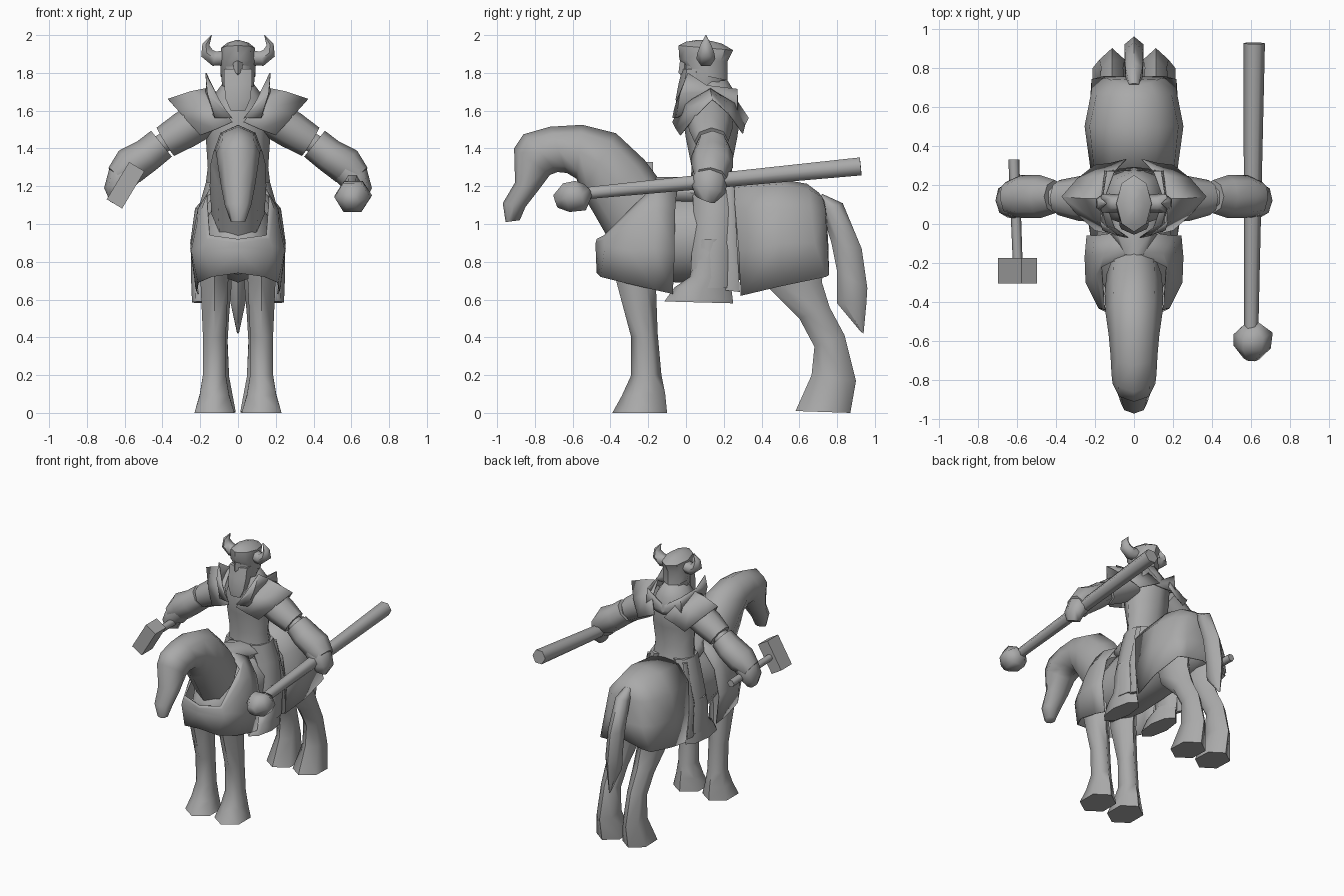
import bpy, bmesh, math
from mathutils import Vector, Matrix

grey = bpy.data.materials.new("plain grey")
grey.diffuse_color = (0.4, 0.4, 0.4, 1)


def finish(name, bm, mirror=False, angle=65, thick=0):
    """Optionally mirror in x, then make a shaded object."""
    if mirror:
        copy = bmesh.ops.duplicate(bm, geom=bm.verts[:] + bm.edges[:] + bm.faces[:])
        for v in copy["geom"]:
            if isinstance(v, bmesh.types.BMVert):
                v.co.x *= -1
    bmesh.ops.remove_doubles(bm, verts=bm.verts[:], dist=0.001)
    bmesh.ops.recalc_face_normals(bm, faces=bm.faces[:])
    me = bpy.data.meshes.new(name)
    bm.to_mesh(me)
    bm.free()
    me.materials.append(grey)
    ob = bpy.data.objects.new(name, me)
    bpy.context.collection.objects.link(ob)
    if thick:
        mod = ob.modifiers.new("cloth thickness", "SOLIDIFY")
        mod.thickness = thick
        mod.offset = 0
    bpy.ops.object.select_all(action="DESELECT")
    ob.select_set(True)
    bpy.context.view_layer.objects.active = ob
    if angle:
        bpy.ops.object.shade_smooth_by_angle(angle=math.radians(angle))
    return ob


def skin(name, rings, **kw):
    bm = bmesh.new()
    rows = [[bm.verts.new(p) for p in r] for r in rings]
    n = len(rows[0])
    for a, b in zip(rows, rows[1:]):
        for i in range(n):
            j = (i + 1) % n
            bm.faces.new((a[i], a[j], b[j], b[i]))
    bm.faces.new(rows[0][::-1])
    bm.faces.new(rows[-1])
    return finish(name, bm, **kw)


def profile(name, rows, n=8, x=0, **kw):
    """Rows: two opposite outline points (y, z, y, z), half width, optional x."""
    rings = []
    for r in rows:
        cx = r[5] if len(r) > 5 else x
        p, q = Vector((cx, r[0], r[1])), Vector((cx, r[2], r[3]))
        c, e = (p + q) / 2, (p - q) / 2
        rings.append([c + e * math.cos(t) + Vector((r[4] * math.sin(t), 0, 0))
                      for t in (i * math.tau / n for i in range(n))])
    return skin(name, rings, **kw)


def tube(name, pts, n=6, side=(0, 1, 0), **kw):
    """Points: x, y, z, half width along side, half width across."""
    rings = []
    for i, p in enumerate(pts):
        a, b = pts[max(i - 1, 0)], pts[min(i + 1, len(pts) - 1)]
        t = (Vector(b[:3]) - Vector(a[:3])).normalized()
        s = Vector(side)
        s = (s - t * s.dot(t)).normalized()
        u = s.cross(t)
        rings.append([Vector(p[:3]) + s * p[3] * math.cos(k * math.tau / n)
                      + u * p[4] * math.sin(k * math.tau / n) for k in range(n)])
    return skin(name, rings, **kw)


def sheet(name, cols, thick=0.006, angle=65):
    """Grid of points on the +x half, mirrored."""
    bm = bmesh.new()
    v = [[bm.verts.new(p) for p in c] for c in cols]
    for a, b in zip(v, v[1:]):
        for i in range(len(a) - 1):
            bm.faces.new((a[i], a[i + 1], b[i + 1], b[i]))
    return finish(name, bm, mirror=True, thick=thick, angle=angle)


# Horse
profile("horse_neck_and_head", [
    (-.955, 1.01, -.88, 1.02, .04), (-.97, 1.11, -.85, 1.09, .07),
    (-.905, 1.22, -.78, 1.18, .09), (-.91, 1.40, -.72, 1.26, .11),
    (-.86, 1.475, -.68, 1.275, .115), (-.72, 1.515, -.63, 1.27, .12),
    (-.55, 1.525, -.58, 1.24, .13), (-.37, 1.48, -.55, 1.16, .145),
    (-.22, 1.34, -.49, 1.06, .15), (-.10, 1.18, -.41, .92, .14)], angle=75)
profile("horse_body", [
    (-.43, .93, -.42, .82, .10), (-.3, 1.06, -.3, .73, .17),
    (-.05, 1.15, -.05, .69, .20), (.25, 1.17, .25, .70, .19),
    (.5, 1.2, .5, .72, .22), (.68, 1.14, .7, .76, .17), (.73, 1.05, .73, .85, .08)], n=10)
profile("horse_front_legs", [
    (-.40, .85, -.14, .85, .08), (-.37, .70, -.16, .70, .085),
    (-.29, .40, -.15, .42, .07), (-.29, .20, -.13, .20, .07),
    (-.34, .09, -.11, .10, .09), (-.39, .0, -.10, .0, .122)], x=.125, n=6, mirror=True)
profile("horse_back_legs", [
    (.38, .85, .73, .85, .09), (.43, .67, .72, .69, .09), (.60, .50, .76, .56, .075),
    (.68, .35, .84, .41, .065), (.665, .20, .90, .17, .075), (.58, .01, .87, .0, .115)],
    x=.112, n=6, mirror=True)
profile("horse_tail", [
    (.70, 1.12, .72, 1.16, .03), (.72, 1.06, .83, 1.11, .05), (.77, .9, .93, .87, .055),
    (.80, .75, .96, .66, .055), (.80, .58, .955, .58, .045), (.925, .43, .94, .42, .006)], n=6)

# Horse cloths
sheet("front_horse_cloth", [
    [(.21, -.07, .63), (.24, -.06, .85), (.20, -.06, 1.05), (.12, -.05, 1.17), (0, -.05, 1.2)],
    [(.22, -.16, .65), (.25, -.17, .87), (.21, -.16, 1.08), (.15, -.15, 1.18), (0, -.14, 1.24)],
    [(.21, -.33, .69), (.245, -.30, .86), (.215, -.28, 1.0), (.19, -.26, 1.08), (.165, -.22, 1.15)],
    [(.14, -.45, .72), (.18, -.43, .86), (.175, -.43, .89), (.165, -.43, .92), (.15, -.43, .94)],
    [(0, -.47, .74), (0, -.475, .86), (0, -.475, .88), (0, -.475, .90), (0, -.47, .92)]])
sheet("rear_horse_cloth", [
    [(.20, .29, .62), (.22, .28, .85), (.20, .26, 1.08), (.11, .25, 1.19), (0, .25, 1.21)],
    [(.23, .50, .67), (.25, .50, .90), (.225, .50, 1.08), (.12, .50, 1.21), (0, .50, 1.235)],
    [(.215, .74, .72), (.215, .68, .90), (.19, .66, 1.08), (.11, .65, 1.18), (0, .64, 1.21)],
    [(.15, .755, .73), (.14, .745, .90), (.12, .735, 1.08), (.08, .72, 1.14), (0, .70, 1.165)],
    [(0, .75, .76), (0, .75, .90), (0, .74, 1.07), (0, .73, 1.12), (0, .70, 1.165)]])
profile("saddle", [(-.16, 1.25, -.14, 1.14, .06), (-.05, 1.25, -.05, 1.1, .12),
                   (.15, 1.20, .15, 1.1, .15), (.25, 1.19, .25, 1.1, .10)])

# Rider body and legs
profile("rider_torso", [
    (.0, 1.05, .30, 1.05, .185), (.02, 1.18, .27, 1.18, .175), (.03, 1.30, .24, 1.30, .16),
    (.0, 1.45, .27, 1.45, .17), (-.02, 1.58, .29, 1.58, .17), (.0, 1.68, .27, 1.68, .13),
    (.05, 1.76, .22, 1.76, .07)])
profile("rider_legs", [
    (.03, 1.22, .26, 1.22, .08, .09), (.04, 1.08, .27, 1.08, .07, .14),
    (.03, .85, .25, .85, .065, .185), (.02, .66, .24, .66, .055, .19)], mirror=True)
profile("boots", [
    (.07, .92, .19, .92, .05, .195), (.02, .72, .22, .72, .06, .19),
    (-.06, .665, .24, .66, .068, .178), (-.115, .59, .25, .58, .072, .172)], mirror=True)
profile("coat_tails", [
    (.20, 1.2, .255, 1.2, .02, .15), (.20, .9, .27, .9, .02, .215),
    (.20, .65, .285, .64, .015, .21)], n=4, mirror=True)

# Arms
tube("upper_arms", [(.16, .13, 1.57, .12, .10), (.28, .13, 1.50, .115, .10),
                    (.385, .135, 1.435, .09, .088)], n=8, mirror=True)
tube("elbows", [(.36, .135, 1.45, .06, .06), (.46, .135, 1.39, .07, .06)], mirror=True)
tube("forearm_cuffs", [(.405, .14, 1.425, .085, .088), (.48, .14, 1.365, .11, .09),
                       (.575, .14, 1.305, .11, .10), (.65, .13, 1.25, .085, .06)], n=8, mirror=True)
tube("gloves", [(.56, .13, 1.30, .09, .08), (.62, .125, 1.235, .095, .08),
                (.65, .12, 1.18, .09, .06), (.64, .10, 1.13, .055, .04)], n=8, mirror=True)

# Flared shoulder armour and raised collar
sheet("shoulder_guards", [
    [(.03, -.07, 1.54), (.10, -.02, 1.64), (.15, .13, 1.72), (.10, .27, 1.65), (.04, .33, 1.56)],
    [(.12, -.05, 1.50), (.20, .02, 1.62), (.25, .13, 1.70), (.20, .24, 1.63), (.12, .31, 1.52)],
    [(.20, -.03, 1.47), (.29, .05, 1.57), (.37, .14, 1.66), (.29, .23, 1.58), (.20, .30, 1.48)]],
    angle=30)
sheet("collar", [
    [(.03, -.07, 1.56), (.07, -.06, 1.61), (.10, -.045, 1.66)],
    [(.12, -.05, 1.56), (.16, -.03, 1.69), (.17, .01, 1.80)],
    [(.18, .10, 1.66), (.17, .11, 1.70), (.165, .11, 1.735)],
    [(.15, .27, 1.58), (.145, .27, 1.66), (.14, .27, 1.715)],
    [(.0, .29, 1.56), (.0, .28, 1.59), (.0, .275, 1.62)]], angle=30)

# Head
profile("head", [(.02, 1.68, .19, 1.68, .07), (-.01, 1.76, .21, 1.76, .088),
                 (-.01, 1.86, .21, 1.86, .088)])
profile("helmet", [
    (.02, 1.80, .22, 1.76, .092), (-.035, 1.87, .22, 1.86, .095),
    (-.04, 1.945, .25, 1.92, .09), (.0, 1.965, .19, 1.955, .055),
    (.06, 1.975, .13, 1.97, .01)], angle=45)
profile("nose_guard", [(-.03, 1.88, .02, 1.88, .03), (-.04, 1.80, .02, 1.80, .02),
                       (-.02, 1.78, .02, 1.78, .01)], n=4, angle=0)
profile("beard", [(-.02, 1.82, .08, 1.82, .085), (-.04, 1.74, .08, 1.74, .085),
                  (-.055, 1.66, .06, 1.66, .075), (-.045, 1.60, .0, 1.60, .045)], n=6)
tube("helmet_horns", [(.07, .105, 1.88, .045, .045), (.125, .105, 1.875, .05, .045),
                      (.165, .105, 1.905, .045, .04), (.17, .105, 1.95, .028, .022),
                      (.14, .105, 2.0, .002, .002)], mirror=True)

# Long club in the left hand
tube("club_shaft", [(.615, .925, 1.305, .055, .055), (.60, -.56, 1.16, .036, .036)],
     side=(1, 0, 0))
tube("club_head", [(.60, -.52, 1.18, .05, .04), (.61, -.56, 1.15, .10, .095),
                   (.605, -.63, 1.14, .095, .09), (.60, -.69, 1.12, .04, .04)],
     side=(1, 0, 0))

# Hammer in the right hand
tube("hammer_handle", [(-.615, .33, 1.20, .028, .028), (-.595, -.20, 1.205, .025, .025)],
     side=(1, 0, 0))
bm = bmesh.new()
bmesh.ops.create_cube(bm, size=1, matrix=Matrix.Translation((-.595, -.24, 1.205))
                      @ Matrix.Rotation(math.radians(-59), 4, "Y")
                      @ Matrix.Diagonal((.23, .13, .095, 1)))
finish("hammer_head", bm, angle=0)
